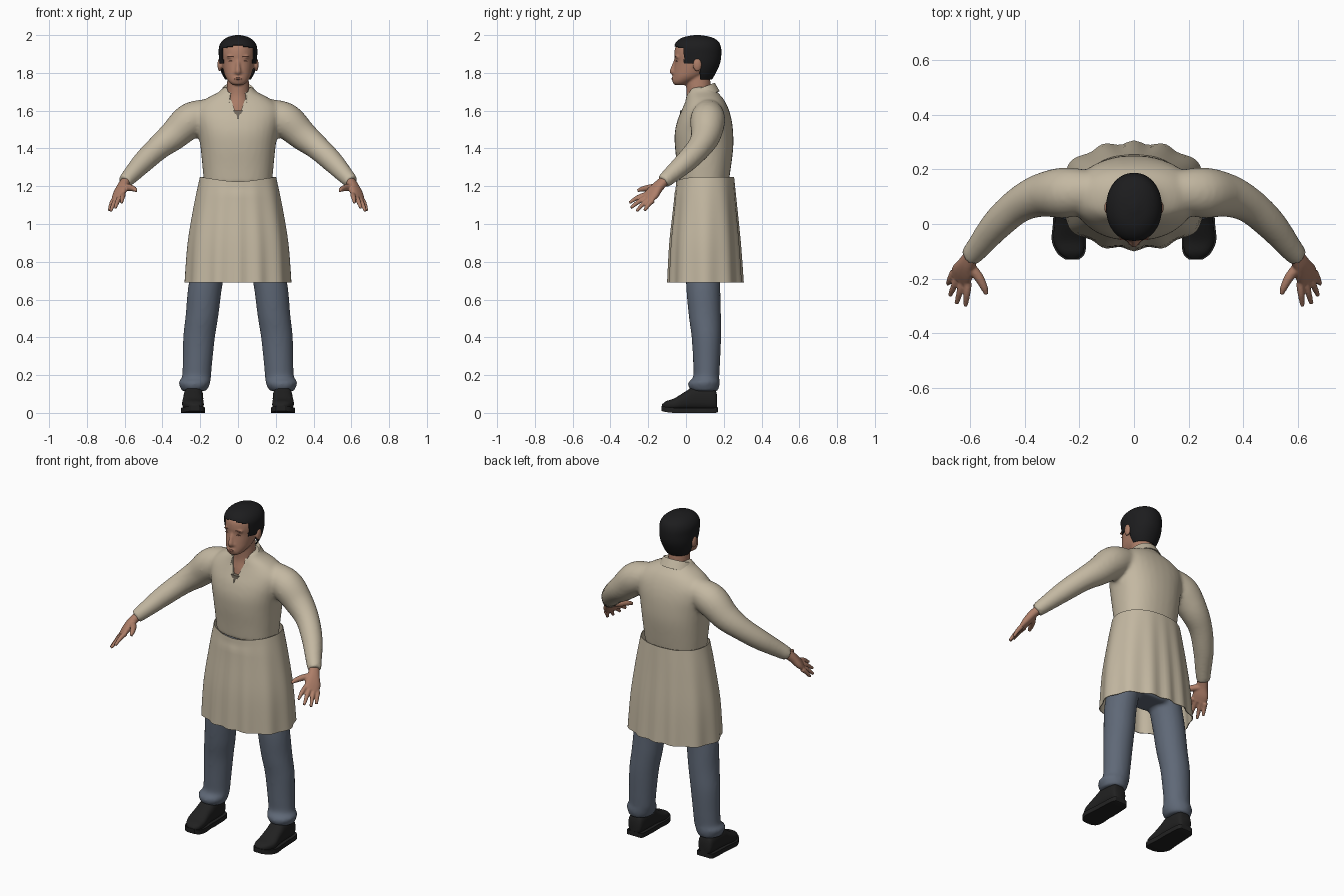
import bpy, bmesh, math
from mathutils import Vector, Matrix

cube = bpy.data.objects.get("Cube")
if cube:
    bpy.data.objects.remove(cube, do_unlink=True)


def material(name, *rgb):
    m = bpy.data.materials.new(name)
    m.use_nodes = True
    m.diffuse_color = (*rgb, 1)
    m.node_tree.nodes["Principled BSDF"].inputs["Base Color"].default_value = (*rgb, 1)
    return m


CREAM = material("cream cloth", .55, .48, .36)
DENIM = material("blue denim", .115, .14, .185)
SKIN = material("skin", .42, .21, .14)
SHADE = material("dark skin", .25, .11, .075)
BLACK = material("black hair", .012, .012, .013)
LEATHER = material("black leather", .015, .015, .015)
GREY = material("grey undershirt", .2, .17, .13)
X, Y, Z = Vector((1, 0, 0)), Vector((0, 1, 0)), Vector((0, 0, 1))


def curve(rows, k=5):
    """Catmull-Rom interpolation of rows of numbers."""
    out = []
    for i in range(len(rows) - 1):
        quad = zip(rows[max(i - 1, 0)], rows[i], rows[i + 1], rows[min(i + 2, len(rows) - 1)])
        quad = list(quad)
        for j in range(k):
            t = j / k
            out.append([b + .5 * t * (c - a + t * (2*a - 5*b + 4*c - d + t * (3*(b - c) + d - a)))
                        for a, b, c, d in quad])
    return out + [list(rows[-1])]


def ring(c, u, v, a, b, p=2, n=32):
    pts = []
    for i in range(n):
        t = 2 * math.pi * i / n
        s, q = math.cos(t), math.sin(t)
        pts.append(Vector(c) + u * math.copysign(abs(s) ** (2 / p), s) * a
                   + v * math.copysign(abs(q) ** (2 / p), q) * b)
    return pts


def skin_rings(bm, rings, caps=True, closed=True):
    vs = [[bm.verts.new(p) for p in r] for r in rings]
    n = len(vs[0])
    for r, s in zip(vs, vs[1:]):
        for i in range(n if closed else n - 1):
            bm.faces.new((r[i], r[(i + 1) % n], s[(i + 1) % n], s[i]))
    if caps:
        bm.faces.new(vs[0][::-1])
        bm.faces.new(vs[-1])


def body(bm, rows, p=2.0, caps=True, n=32):
    """Upright loft; rows are z, centre x, half width, front y, back y."""
    skin_rings(bm, [ring((cx, (f + b) / 2, z), X, Y, w, (b - f) / 2, p, n)
                    for z, cx, w, f, b in curve(rows)], caps)


def tube(bm, rows, n=20):
    """Round loft along a path; rows are x, y, z, radius."""
    rows = curve(rows)
    pts = [Vector(r[:3]) for r in rows]
    rings = []
    for i, r in enumerate(rows):
        t = (pts[min(i + 1, len(pts) - 1)] - pts[max(i - 1, 0)]).normalized()
        u = t.cross(X if abs(t.x) < .3 else Y).normalized()
        rings.append(ring(pts[i], u, t.cross(u), r[3], r[3], 2, n))
    skin_rings(bm, rings)


def ball(bm, c, s):
    m = Matrix.Translation(c) @ Matrix.Diagonal((*s, 1))
    bmesh.ops.create_uvsphere(bm, u_segments=20, v_segments=12, radius=1, matrix=m)


def finish(name, bm, mat, voxel=0, smooth=4, thick=0, mirror=False, cutter=None, angle=50):
    bmesh.ops.recalc_face_normals(bm, faces=bm.faces)
    me = bpy.data.meshes.new(name)
    bm.to_mesh(me)
    bm.free()
    ob = bpy.data.objects.new(name, me)
    bpy.context.collection.objects.link(ob)
    me.materials.append(mat)
    if voxel:
        m = ob.modifiers.new("blend", "REMESH")
        m.mode, m.voxel_size = "VOXEL", voxel
        m = ob.modifiers.new("soften", "SMOOTH")
        m.iterations = smooth
    if cutter:
        m = ob.modifiers.new("neckline", "BOOLEAN")
        m.operation, m.object = "DIFFERENCE", cutter
    if thick:
        ob.modifiers.new("cloth", "SOLIDIFY").thickness = thick
    if mirror:
        ob.modifiers.new("mirror", "MIRROR").use_mirror_merge = False
    bpy.ops.object.select_all(action="DESELECT")
    ob.select_set(True)
    bpy.context.view_layer.objects.active = ob
    for m in list(ob.modifiers):
        bpy.ops.object.modifier_apply(modifier=m.name)
    bpy.ops.object.shade_smooth_by_angle(angle=math.radians(angle))
    return ob


def wedge(name, mat, half, top, low, front, back):
    bm = bmesh.new()
    skin_rings(bm, [[Vector((-half, y, top)), Vector((half, y, top)), Vector((0, y, low))]
                    for y in (front, back)])
    return finish(name, bm, mat)


# Shirt: torso and both sleeves blended, with an open neckline
cutter = wedge("neckline_cutter", CREAM, .066, 1.74, 1.555, -.2, .06)
cutter.hide_render = True
bm = bmesh.new()
body(bm, [(1.215, 0, .18, -.037, .225), (1.3, 0, .188, -.046, .238), (1.4, 0, .198, -.058, .25),
          (1.48, 0, .21, -.06, .25), (1.55, 0, .225, -.045, .242), (1.61, 0, .225, -.02, .225),
          (1.66, 0, .175, 0, .2), (1.7, 0, .1, .01, .165), (1.725, 0, .08, .02, .15)], 2.3)
for s in (1, -1):
    tube(bm, [(s * .15, .12, 1.59, .075), (s * .25, .115, 1.55, .093), (s * .34, .105, 1.47, .08),
              (s * .42, .07, 1.405, .066), (s * .5, 0, 1.33, .058), (s * .57, -.085, 1.255, .045),
              (s * .602, -.122, 1.222, .038)])
finish("shirt", bm, CREAM, voxel=.011, smooth=6, cutter=cutter)
bpy.data.objects.remove(cutter, do_unlink=True)
wedge("undershirt", GREY, .026, 1.6, 1.555, -.032, -.01)

# Folded collar
bm = bmesh.new()
strips = []
for i in range(41):
    t = math.radians(-152 + 304 * i / 40)
    top = 1.72 + .028 * math.cos(t)
    drop = .045 + .03 * (t / 2.65) ** 4
    strips.append([Vector((math.sin(t) * (.076 + g), .078 + math.cos(t) * (.07 + g), top - d))
                   for g, d in ((-.008, .05), (-.004, .01), (.004, 0), (.013, .015), (.03, drop))])
skin_rings(bm, strips, caps=False, closed=False)
finish("collar", bm, CREAM, thick=.005)

# Wrapped apron skirt with soft folds
bm = bmesh.new()
body(bm, [(1.25, 0, .205, -.055, .258), (1.1, 0, .235, -.068, .272), (.9, 0, .266, -.088, .29),
          (.69, 0, .28, -.097, .303)], 2.2, False, 96)
for v in bm.verts:
    a = math.atan2(v.co.y - .1, v.co.x)
    fold = .007 * math.cos(12 * a) * (1.3 - v.co.z) / .6
    v.co += Vector((math.cos(a), math.sin(a), 0)) * (fold - .004)
    if v.co.z > 1.2 and v.co.y < .1:
        v.co.z -= .025 * max(0, -math.sin(a)) ** 2
finish("apron_skirt", bm, CREAM, thick=.004)

# Trousers: hips and legs blended, with crumpled cuffs
bm = bmesh.new()
body(bm, [(.76, 0, .15, .02, .18), (.85, 0, .205, 0, .2), (1, 0, .19, -.01, .21),
          (1.2, 0, .165, -.01, .2)], 2.3)
for s in (1, -1):
    body(bm, [(.9, s * .12, .09, 0, .19), (.69, s * .17, .09, 0, .182), (.52, s * .19, .087, .014, .185),
              (.4, s * .206, .084, .03, .186), (.26, s * .215, .078, .038, .18),
              (.19, s * .22, .077, .038, .176), (.165, s * .23, .084, .014, .178),
              (.14, s * .231, .077, .012, .176), (.115, s * .233, .064, .03, .168)])
finish("trousers", bm, DENIM, voxel=.011, smooth=4)

# Shoes; rows are y, centre x, half width, low z, top z
upper = [(.165, .236, .03, .02, .09), (.145, .236, .046, .015, .13), (.05, .236, .052, .015, .14),
         (.0, .238, .053, .015, .115), (-.06, .238, .057, .015, .078), (-.105, .23, .044, .02, .062),
         (-.127, .226, .018, .025, .045)]
bm = bmesh.new()
skin_rings(bm, [ring((cx, y, (lo + hi) / 2), X, Z, w, (hi - lo) / 2, 2.6)
                for y, cx, w, lo, hi in curve(upper)])
finish("shoes", bm, LEATHER, mirror=True)
bm = bmesh.new()
skin_rings(bm, [[Vector((cx + e * (w + .006), y * 1.03, z)) for e, z in
                 ((-1, lo - .015), (1, lo - .015), (1, lo + .012), (-1, lo + .012))]
                for y, cx, w, lo, hi in curve(upper)])
finish("shoe_soles", bm, LEATHER, mirror=True, angle=30)

# Hands: palm, four fingers and a thumb
bm = bmesh.new()
index, little = Vector((.607, -.215, 1.155)), Vector((.66, -.175, 1.125))
across = (little - index).normalized()
normal = across.cross(Vector((.04, -.085, -.085))).normalized()
palm = [(.59, -.108, 1.235, .028, .024), (.612, -.145, 1.2, .034, .024),
        (.627, -.175, 1.165, .045, .022), (.637, -.205, 1.135, .043, .014)]
skin_rings(bm, [ring(r[:3], across, normal, r[3], r[4], 2.3, 20) for r in curve(palm)])
tips = [(.617, -.3, 1.112), (.65, -.292, 1.085), (.674, -.262, 1.068), (.682, -.22, 1.07)]
for i, tip in enumerate(tips):
    base, tip = index.lerp(little, i / 3), Vector(tip)
    tube(bm, [(*base, .014), (*(base.lerp(tip, .5) + Vector((0, 0, .006))), .0125), (*tip, .008)], 12)
tube(bm, [(.607, -.15, 1.195, .02), (.572, -.19, 1.192, .018), (.55, -.23, 1.185, .014),
          (.54, -.257, 1.176, .009)], 12)
finish("hands", bm, SKIN, voxel=.0045, smooth=3, mirror=True)

# Head and neck, with nose and ears blended in
bm = bmesh.new()
body(bm, [(1.735, 0, .026, -.058, -.005), (1.75, 0, .046, -.07, .03), (1.78, 0, .067, -.069, .09),
          (1.82, 0, .079, -.065, .14), (1.86, 0, .086, -.06, .16), (1.9, 0, .09, -.062, .165),
          (1.94, 0, .084, -.054, .16), (1.97, 0, .062, -.02, .135), (1.985, 0, .03, .02, .1)], 2.1)
body(bm, [(1.535, 0, .08, -.022, .1), (1.62, 0, .075, -.01, .13), (1.68, 0, .062, .002, .13),
          (1.74, 0, .058, 0, .13), (1.8, 0, .055, 0, .125)])
tube(bm, [(0, -.054, 1.868, .009), (0, -.066, 1.835, .011), (0, -.07, 1.808, .016),
          (0, -.064, 1.798, .012)], 14)
ball(bm, (0, -.066, 1.768), (.024, .01, .014))
for s in (1, -1):
    ball(bm, (s * .014, -.062, 1.803), (.011, .011, .009))
    ball(bm, (s * .097, .06, 1.843), (.012, .024, .036))
    ball(bm, (s * .035, -.042, 1.886), (.026, .016, .01))
finish("head", bm, SKIN, voxel=.006, smooth=3)

# Face details
for name, x, y, z, size in (("eyelids", .035, -.05, 1.862, (.016, .005, .003)),
                            ("eyebrows", .036, -.055, 1.887, (.02, .004, .0035)),
                            ("lips", 0, -.073, 1.769, (.021, .005, .006))):
    bm = bmesh.new()
    for s in ((1, -1) if x else (1,)):
        ball(bm, (s * x, y, z), size)
    finish(name, bm, SHADE)

# Hair: shell trimmed along the hairline
bm = bmesh.new()
body(bm, [(1.765, 0, .068, 0, .138), (1.8, 0, .088, -.03, .158), (1.85, 0, .099, -.05, .18),
          (1.9, 0, .102, -.064, .187), (1.94, 0, .1, -.064, .184), (1.97, 0, .083, -.045, .168),
          (1.99, 0, .053, -.01, .13), (2, 0, .012, .045, .075)], 2.1, True, 72)
bare = []
for f in bm.faces:
    c = f.calc_center_median()
    low = 1.948 - .2 * abs(c.x) if c.y < -.012 else 1.845 if c.y < .075 else 1.0
    if c.z < low or c.z < 1.766:
        bare.append(f)
bmesh.ops.delete(bm, geom=bare, context="FACES")
finish("hair", bm, BLACK, thick=.006)
